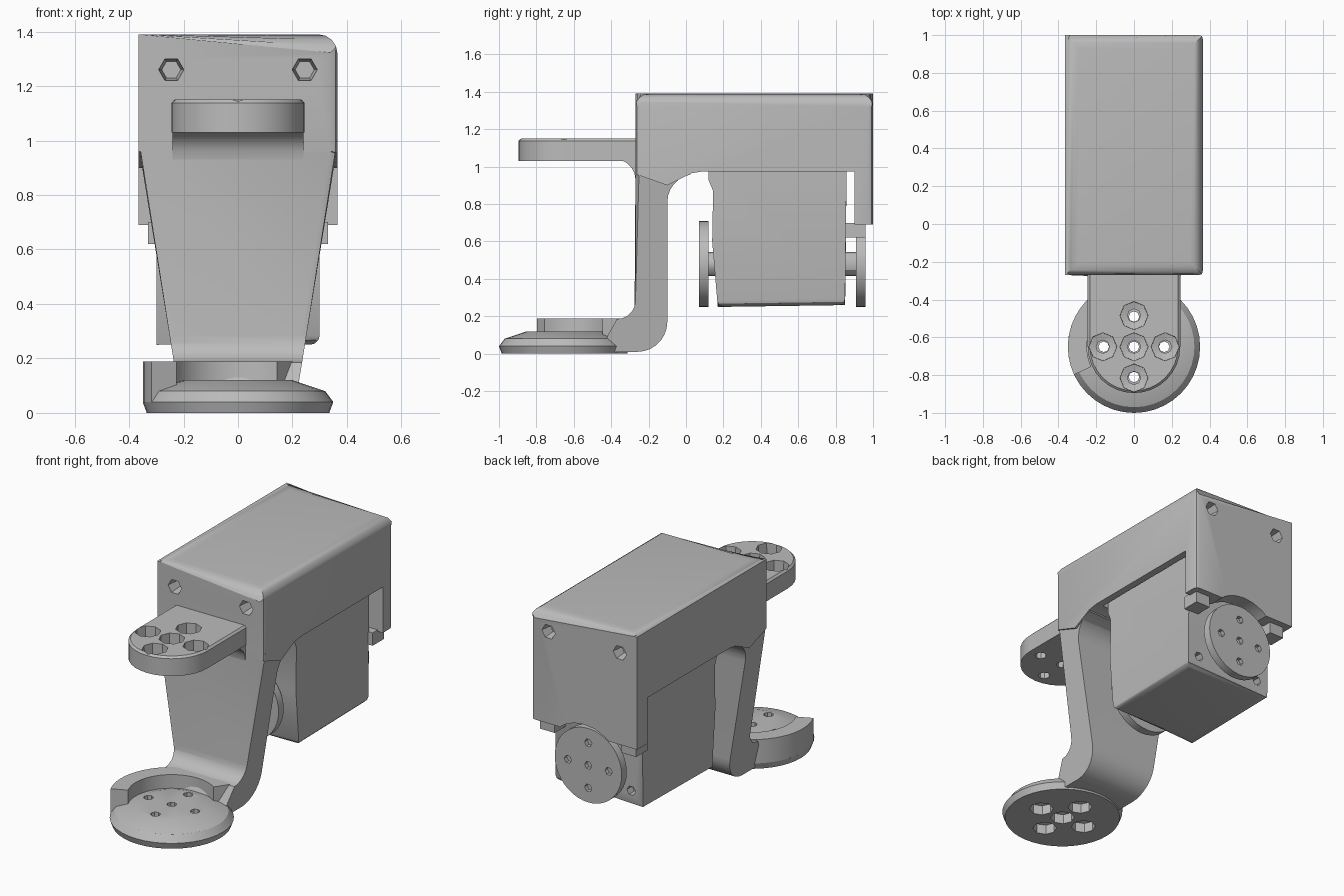
import bpy, bmesh
from math import sin, cos, pi, radians
from mathutils import Matrix, Vector

if "Cube" in bpy.data.objects:
    bpy.data.objects.remove(bpy.data.objects["Cube"], do_unlink=True)

grey = bpy.data.materials.new("matte grey")
grey.use_nodes = True
grey.diffuse_color = (0.5, 0.5, 0.5, 1)
grey.node_tree.nodes["Principled BSDF"].inputs["Base Color"].default_value = (0.5, 0.5, 0.5, 1)


def finish(name, bm):
    bmesh.ops.recalc_face_normals(bm, faces=bm.faces)
    me = bpy.data.meshes.new(name)
    bm.to_mesh(me)
    bm.free()
    me.materials.append(grey)
    ob = bpy.data.objects.new(name, me)
    bpy.context.collection.objects.link(ob)
    return ob


def smooth(ob):
    bpy.ops.object.select_all(action='DESELECT')
    ob.select_set(True)
    bpy.context.view_layer.objects.active = ob
    bpy.ops.object.shade_smooth_by_angle(angle=radians(30))


def bridge(bm, rings):
    """Close a stack of equal-length vertex rings into a solid."""
    rings = [[bm.verts.new(p) for p in ring] for ring in rings]
    for a, b in zip(rings, rings[1:]):
        for i in range(len(a)):
            j = (i + 1) % len(a)
            bm.faces.new((a[i], a[j], b[j], b[i]))
    bm.faces.new(rings[0])
    bm.faces.new(rings[-1])


def side_prism(bm, pts, width):
    """Extrude a (y, z) profile in x; half width may depend on z."""
    bridge(bm, [[(s * width(z), y, z) for y, z in pts] for s in (-1, 1)])


def plan_prism(bm, pts, z0, z1):
    bridge(bm, [[(x, y, z) for x, y in pts] for z in (z0, z1)])


def lathe(bm, centre, axis, profile, n):
    """Revolve (radius, offset) steps about the y or z axis."""
    c = Vector(centre)
    turn = Matrix.Rotation(-pi / 2, 3, 'X') if axis == 'y' else Matrix.Identity(3)
    bridge(bm, [[c + turn @ Vector((r * cos(2 * pi * i / n), r * sin(2 * pi * i / n), h))
                 for i in range(n)] for r, h in profile])


def arc(cx, cy, r, a0, a1, n):
    return [(cx + r * cos(radians(a0 + (a1 - a0) * i / n)),
             cy + r * sin(radians(a0 + (a1 - a0) * i / n))) for i in range(n + 1)]


def bevel(bm, rule, size, seg):
    bm.normal_update()
    edges = [e for e in bm.edges if rule((e.verts[0].co + e.verts[1].co) / 2,
                                         e.verts[1].co - e.verts[0].co)]
    bmesh.ops.bevel(bm, geom=edges, offset=size, segments=seg, profile=0.5, affect='EDGES')


def cut(ob, bm):
    """Subtract the cutter mesh and bake the result."""
    cutter = finish("cutter", bm)
    cutter.hide_render = True
    m = ob.modifiers.new("cut", 'BOOLEAN')
    m.object, m.operation, m.solver = cutter, 'DIFFERENCE', 'EXACT'
    ev = ob.evaluated_get(bpy.context.evaluated_depsgraph_get())
    me = bpy.data.meshes.new_from_object(ev)
    ob.modifiers.clear()
    ob.data = me
    bpy.data.objects.remove(cutter, do_unlink=True)


CROSS = [(0, 0), (1, 0), (-1, 0), (0, 1), (0, -1)]
PAD_Y, AXLE_Z = -0.65, 0.48

# Rounded housing with a rear wall hanging down
bm = bmesh.new()
side_prism(bm, [(-0.27, 1.39), (1, 1.39), (1, 0.69), (0.9, 0.69), (0.9, 0.975),
                (0.09, 0.975), (0.03, 0.965), (-0.1, 0.9), (-0.27, 0.96)], lambda z: 0.365)
bevel(bm, lambda m, d: m.z > 1.38, 0.07, 4)
bevel(bm, lambda m, d: abs(m.x) > 0.36 and abs(d.z) > 0.2 and (m.y < -0.26 or m.y > 0.99), 0.025, 2)
housing = finish("housing", bm)
bm = bmesh.new()
for x in (-0.245, 0.245):
    lathe(bm, (x, -0.3, 1.26), 'y', [(0.05, 0), (0.035, 0.12)], 6)
    lathe(bm, (x, 0.93, 1.26), 'y', [(0.035, 0), (0.05, 0.1)], 6)
lathe(bm, (0, 0.85, AXLE_Z), 'y', [(0.27, 0), (0.27, 0.2)], 24)
cut(housing, bm)
bm = bmesh.new()
side_prism(bm, [(0.1, 0.9), (0.899, 0.9), (0.899, 1.1), (0.1, 1.1)], lambda z: 0.32)
cut(housing, bm)
smooth(housing)

# Tapered arm curving into the foot
bm = bmesh.new()
profile = [(-0.27, 1.0)] + arc(-0.37, 0.285, 0.1, 0, -90, 5) + [(-0.45, 0.04), (-0.4, 0.01)]
profile += arc(-0.26, 0.17, 0.16, -90, 0, 7) + arc(0.05, 0.81, 0.15, 180, 100, 6) + [(0.05, 1.0)]
side_prism(bm, profile, lambda z: 0.205 + 0.163 * min(z, 0.975))
bevel(bm, lambda m, d: abs(d.x) < 0.2 and m.y < -0.26 and 0.25 < m.z < 0.99 and abs(d.z) > 0.5, 0.02, 1)
smooth(finish("arm", bm))

# Upper mounting shelf with countersunk holes
bm = bmesh.new()
plan_prism(bm, [(0.245, -0.2)] + arc(0, PAD_Y, 0.245, 0, -180, 16) + [(-0.245, -0.2)], 1.03, 1.15)
bevel(bm, lambda m, d: m.z > 1.14 and m.y < -0.25, 0.012, 1)
shelf = finish("upper_shelf", bm)
bm = bmesh.new()
for x, y in CROSS:
    lathe(bm, (x * 0.165, PAD_Y + y * 0.165, 1), 'z',
          [(0.035, 0), (0.035, 0.07), (0.073, 0.08), (0.075, 0.2)], 8)
cut(shelf, bm)
smooth(shelf)

# Fillet under the shelf
bm = bmesh.new()
side_prism(bm, [(-0.25, 1.04)] + arc(-0.38, 0.93, 0.11, 90, 0, 5) + [(-0.25, 0.93)], lambda z: 0.24)
smooth(finish("shelf_fillet", bm))

# Round foot with holes that widen underneath
bm = bmesh.new()
lathe(bm, (0, PAD_Y, 0), 'z', [(0.335, 0), (0.35, 0.04), (0.32, 0.08), (0.2, 0.12)], 40)
foot = finish("foot_disc", bm)
bm = bmesh.new()
for x, y in CROSS:
    lathe(bm, (x * 0.16, PAD_Y + y * 0.16, -0.05), 'z',
          [(0.07, 0), (0.07, 0.11), (0.028, 0.12), (0.028, 0.2)], 8)
cut(foot, bm)
smooth(foot)

# Partial raised rim on the foot
bm = bmesh.new()
plan_prism(bm, arc(0, PAD_Y, 0.35, 55, 205, 20) + arc(0, PAD_Y, 0.25, 205, 55, 20), 0.04, 0.188)
smooth(finish("foot_rim", bm))

# Motor body
bm = bmesh.new()
side_prism(bm, [(0.12, 1.08), (0.12, 0.93), (0.145, 0.87), (0.14, 0.6), (0.17, 0.25),
                (0.85, 0.26), (0.86, 1.08)], lambda z: 0.3)
bevel(bm, lambda m, d: m.z < 0.27, 0.035, 3)
motor = finish("motor_body", bm)
bm = bmesh.new()
for x in (-0.22, 0.22):
    lathe(bm, (x, 0.8, 0.34), 'y', [(0.03, 0), (0.03, 0.1)], 6)
cut(motor, bm)
smooth(motor)

# Rear mounting tabs
for side, s in (("left", 1), ("right", -1)):
    bm = bmesh.new()
    plan_prism(bm, [(s * x, y) for x, y in
                    [(0.23, 0.85), (0.33, 0.85), (0.33, 0.96), (0.23, 0.96)]], 0.62, 0.7)
    bevel(bm, lambda m, d: m.z < 0.63 and m.y > 0.95, 0.02, 1)
    finish(side + "_tab", bm)

# Drive discs and shafts at both ends of the motor
for end, y0, face in (("front", 0.07, 0.07), ("rear", 0.91, 0.96)):
    bm = bmesh.new()
    lathe(bm, (0, y0, AXLE_Z), 'y', [(0.23, 0), (0.23, 0.05)], 40)
    disc = finish(end + "_drive_disc", bm)
    bm = bmesh.new()
    for x, z in CROSS:
        lathe(bm, (x * 0.14, face - 0.025, AXLE_Z + z * 0.14), 'y', [(0.025, 0), (0.025, 0.05)], 6)
    cut(disc, bm)
    smooth(disc)
for end, y0 in (("front", 0.11), ("rear", 0.84)):
    bm = bmesh.new()
    lathe(bm, (0, y0, AXLE_Z), 'y', [(0.065, 0), (0.065, 0.08)], 12)
    smooth(finish(end + "_shaft", bm))
